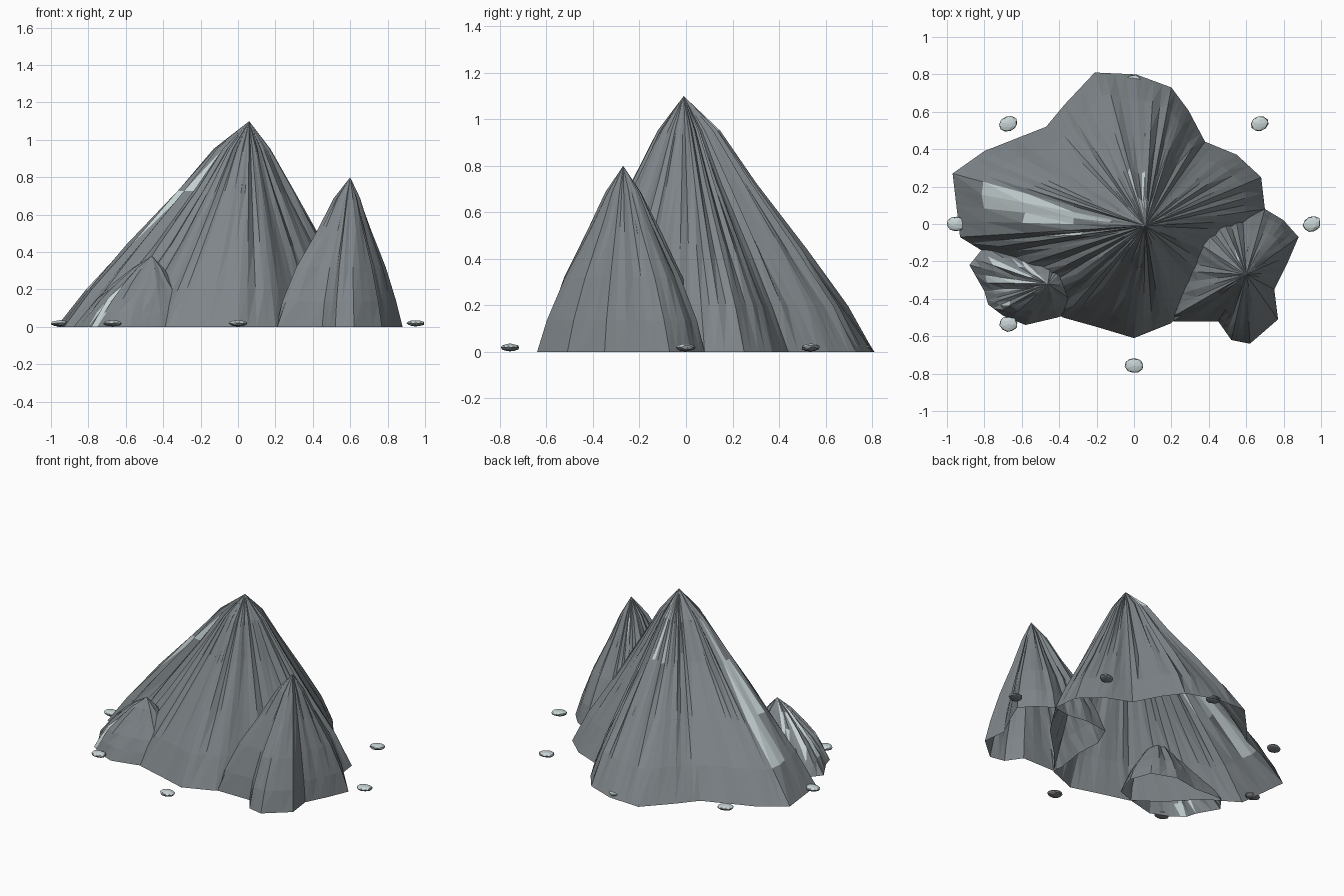
import bpy, bmesh, math, random
from mathutils import Vector

random.seed(7)
if "Cube" in bpy.data.objects:
    bpy.data.objects.remove(bpy.data.objects["Cube"], do_unlink=True)


def make_material(name, color):
    mat = bpy.data.materials.new(name)
    mat.use_nodes = True
    mat.diffuse_color = color
    bsdf = mat.node_tree.nodes["Principled BSDF"]
    bsdf.inputs["Base Color"].default_value = color
    bsdf.inputs["Roughness"].default_value = 0.9
    return mat


rock = make_material("grey rock", (0.21, 0.235, 0.25, 1))
pale = make_material("pale stone", (0.58, 0.66, 0.67, 1))


def finish(name, bm):
    mesh = bpy.data.meshes.new(name)
    bm.to_mesh(mesh)
    bm.free()
    mesh.materials.append(rock)
    mesh.materials.append(pale)
    obj = bpy.data.objects.new(name, mesh)
    bpy.context.collection.objects.link(obj)
    return obj


def mountain(name, apex, outline, profile, streaks, pieces=3, rough=0.04):
    """Open-bottomed peak: base outline shrunk towards the apex by a profile.
    outline runs counter-clockwise; streaks = (angle from, to, height from, to)."""
    apex = Vector(apex)
    centre = Vector((apex.x, apex.y))
    rim = []
    for i, start in enumerate(outline):
        a, b = Vector(start), Vector(outline[(i + 1) % len(outline)])
        rim += [a.lerp(b, k / pieces) - centre for k in range(pieces)]
    count = len(rim)
    folds = [random.uniform(-rough, rough) for _ in rim]

    # rings from the ground up, with folds deepening towards the top
    bm = bmesh.new()
    rings = []
    for scale, height in profile:
        ring = []
        for p, fold in zip(rim, folds):
            wobble = 3 * height * fold + height * random.uniform(-rough, rough)
            q = centre + p * scale * (1 + wobble)
            ring.append(bm.verts.new((q.x, q.y, height * apex.z)))
        rings.append(ring)
    tip = bm.verts.new(apex)
    for low, high in zip(rings, rings[1:]):
        for i in range(count):
            j = (i + 1) % count
            bm.faces.new((low[i], low[j], high[j]))
            bm.faces.new((low[i], high[j], high[i]))
    for i in range(count):
        bm.faces.new((rings[-1][i], rings[-1][(i + 1) % count], tip))

    # pale streaks on faces inside the angle and height windows
    for face in bm.faces:
        c = face.calc_center_median()
        angle = math.degrees(math.atan2(c.y - apex.y, c.x - apex.x)) % 360
        h = c.z / apex.z
        if any(a0 < angle < a1 and h0 < h < h1 for a0, a1, h0, h1 in streaks):
            face.material_index = 1
    return finish(name, bm)


# Main peak
mountain(
    "main_peak", (0.06, -0.01, 1.1),
    [(0.7, 0.08), (0.68, 0.25), (0.55, 0.37), (0.38, 0.44), (0.29, 0.61),
     (0.2, 0.73), (0.01, 0.8), (-0.21, 0.81), (-0.37, 0.64), (-0.47, 0.52),
     (-0.8, 0.39), (-0.97, 0.27), (-0.93, -0.07), (-0.72, -0.2),
     (-0.55, -0.38), (-0.38, -0.5), (-0.2, -0.55), (0, -0.61),
     (0.2, -0.53), (0.35, -0.35), (0.55, -0.15)],
    [(1, 0), (0.85, 0.18), (0.63, 0.4), (0.37, 0.66), (0.18, 0.865)],
    [(84, 110, 0.88, 1), (91, 95, 0.69, 0.88), (104, 109, 0.69, 0.88),
     (165, 169, 0.15, 0.5), (169, 174, 0.2, 0.8), (174, 179, 0.45, 0.65),
     (184, 186.3, 0.5, 0.7), (189, 191, 0.6, 0.85)],
    pieces=4, rough=0.035)

# Side peak, its inner side buried in the main peak
mountain(
    "side_peak", (0.6, -0.27, 0.8),
    [(0.88, -0.07), (0.8, 0.02), (0.7, 0.08), (0.58, 0.06), (0.45, 0.08),
     (0.28, 0.06), (0.22, -0.08), (0.23, -0.25), (0.2, -0.45), (0.21, -0.52),
     (0.45, -0.52), (0.52, -0.62), (0.62, -0.64), (0.77, -0.51),
     (0.75, -0.35), (0.82, -0.21)],
    [(1, 0), (0.9, 0.17), (0.7, 0.4), (0.42, 0.65), (0.2, 0.86)],
    [(112, 122, 0.75, 0.9)])

# Foothill, its inner side buried in the main peak
mountain(
    "foothill", (-0.46, -0.32, 0.38),
    [(-0.22, -0.3), (-0.27, -0.16), (-0.43, -0.1), (-0.6, -0.13),
     (-0.8, -0.12), (-0.88, -0.22), (-0.8, -0.36), (-0.78, -0.43),
     (-0.7, -0.49), (-0.58, -0.54), (-0.41, -0.5), (-0.27, -0.45)],
    [(1, 0), (0.88, 0.2), (0.72, 0.4), (0.48, 0.62), (0.25, 0.83)],
    [(135, 146, 0.5, 0.9), (154, 162, 0.3, 0.8), (172, 180, 0.2, 0.9),
     (184, 190, 0.1, 0.5), (198, 206, 0.05, 0.5)],
    rough=0.06)

# Flat pebbles in an oval around the mountains, pale on top
for i in range(7):
    turn = i * math.pi / 4
    bm = bmesh.new()
    bmesh.ops.create_icosphere(bm, subdivisions=2, radius=1)
    for v in bm.verts:
        v.co *= random.uniform(0.92, 1.05)
        v.co = Vector((v.co.x * 0.05, v.co.y * 0.041, v.co.z * 0.017))
    bm.normal_update()
    for face in bm.faces:
        face.material_index = int(face.normal.z > 0.7)
    pebble = finish("pebble_%d" % (i + 1), bm)
    pebble.location = (0.95 * math.cos(turn), 0.757 * math.sin(turn), 0.019)
    pebble.rotation_euler.z = random.uniform(-0.4, 0.4)
